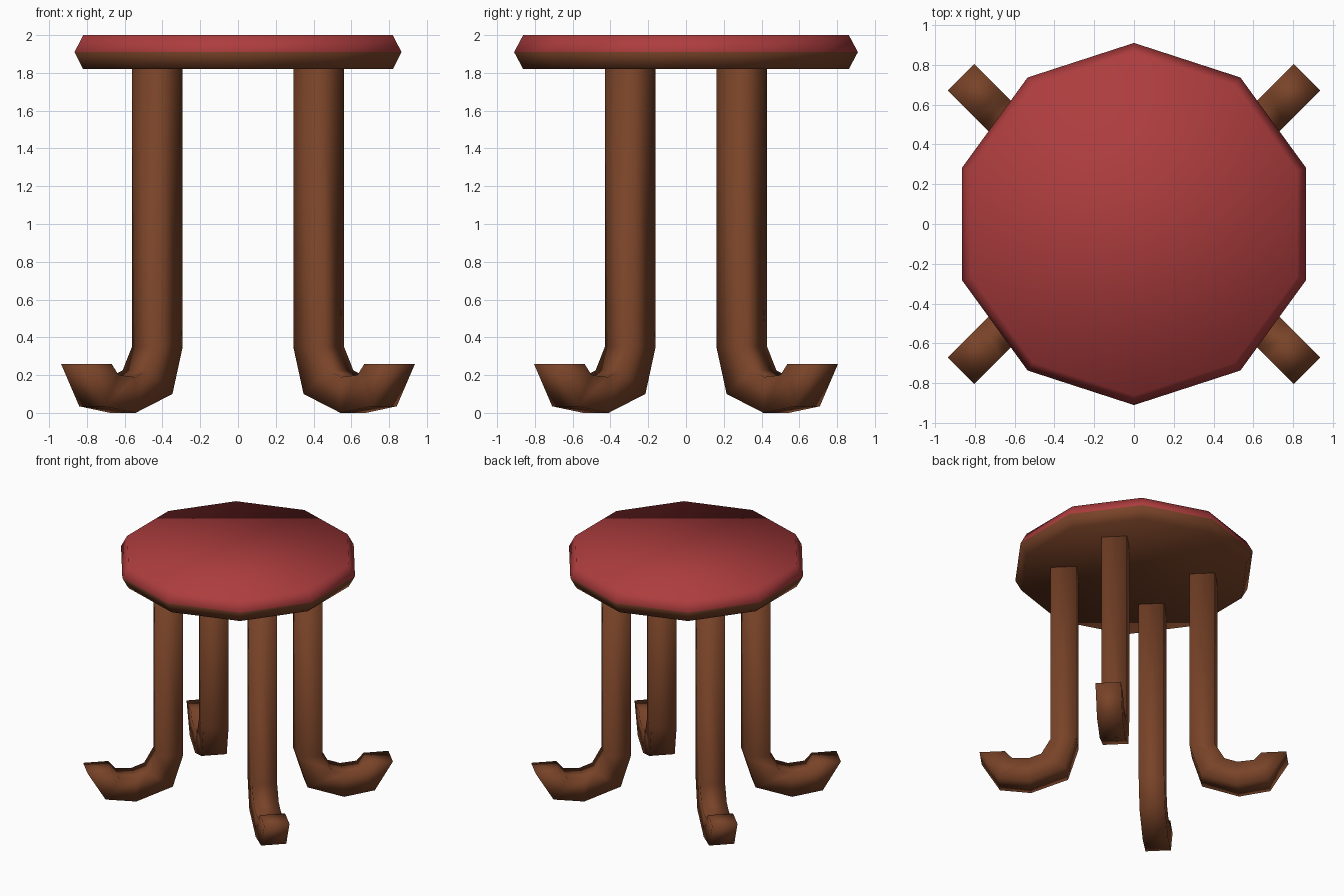
import bpy, math
from mathutils import Vector

if "Cube" in bpy.data.objects:
    bpy.data.objects.remove(bpy.data.objects["Cube"])


def material(name, rgb):
    m = bpy.data.materials.new(name)
    m.diffuse_color = (*rgb, 1.0)
    m.use_nodes = True
    m.node_tree.nodes["Principled BSDF"].inputs["Base Color"].default_value = m.diffuse_color
    return m


red = material("red cushion", (0.42, 0.046, 0.048))
brown = material("brown wood", (0.19, 0.056, 0.021))


def make(name, verts, faces, mats):
    me = bpy.data.meshes.new(name)
    me.from_pydata(verts, [], faces)
    for m in mats:
        me.materials.append(m)
    for p in me.polygons:
        p.use_smooth = True
    ob = bpy.data.objects.new(name, me)
    bpy.context.collection.objects.link(ob)
    return ob


# Seat: ten-sided disc with bevelled rim, red above the middle ring
N = 10
rings = [(0.862, 1.82), (0.91, 1.91), (0.862, 2.0)]
verts = [(r * math.sin(2 * math.pi * i / N), -r * math.cos(2 * math.pi * i / N), z)
         for r, z in rings for i in range(N)]
faces = [(k * N + i, k * N + (i + 1) % N, (k + 1) * N + (i + 1) % N, (k + 1) * N + i)
         for k in range(2) for i in range(N)]
faces += [tuple(reversed(range(N))), tuple(range(2 * N, 3 * N))]
seat = make("seat", verts, faces, [red, brown])
for p in seat.data.polygons:
    p.material_index = 0 if p.center.z > 1.92 else 1

# Legs: square section swept along a hooked side profile, pointing diagonally out
outer = [(-0.095, 1.83), (-0.095, 0.35), (-0.018, 0.10), (0.258, 0.0), (0.49, 0.035), (0.626, 0.26)]
inner = [(0.095, 1.83), (0.095, 0.35), (0.165, 0.225), (0.26, 0.19), (0.385, 0.20), (0.438, 0.26)]
HALF = 0.095


def leg(name, sx, sy):
    out = Vector((sx, sy, 0)).normalized()
    side = Vector((-out.y, out.x, 0))
    base = Vector((0.427 * sx, 0.295 * sy, 0))
    vs = []
    for a, b in zip(outer, inner):
        for (u, z), s in ((a, -1), (a, 1), (b, 1), (b, -1)):
            vs.append(base + out * u + side * (s * HALF) + Vector((0, 0, z)))
    fs = [(k * 4 + i, k * 4 + 4 + i, k * 4 + 4 + (i + 1) % 4, k * 4 + (i + 1) % 4)
          for k in range(len(outer) - 1) for i in range(4)]
    e = 4 * (len(outer) - 1)
    fs += [(0, 1, 2, 3), (e + 3, e + 2, e + 1, e)]
    # the section runs clockwise seen from above, so flip to face outward
    return make(name, vs, [tuple(reversed(f)) for f in fs], [brown])


for sx, nx in ((-1, "left"), (1, "right")):
    for sy, ny in ((-1, "front"), (1, "back")):
        leg(f"{ny}_{nx}_leg", sx, sy)
